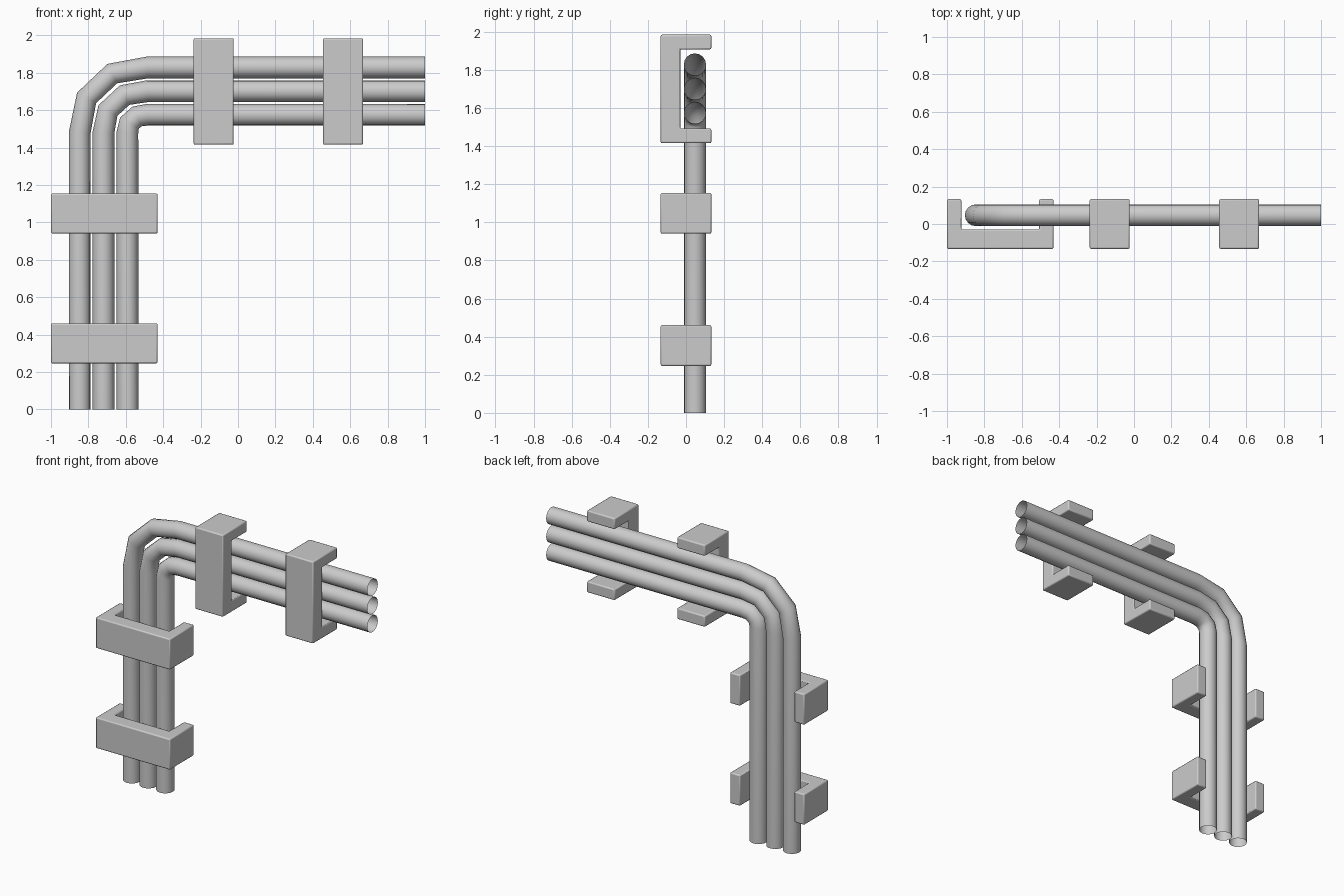
import bpy, bmesh
from mathutils import Vector

if "Cube" in bpy.data.objects:
    bpy.data.objects.remove(bpy.data.objects["Cube"])

PIPE_Y, PIPE_R = 0.047, 0.058
BEND_Z, BEND_X = 1.481, -0.484   # where the bends start and finish


def smooth(ob):
    bpy.ops.object.select_all(action='DESELECT')
    ob.select_set(True)
    bpy.context.view_layer.objects.active = ob
    bpy.ops.object.shade_smooth_by_angle()


def pipe(name, x, z):
    """Open-ended pipe rising at x, with a three-facet bend, leaving at height z."""
    w, h = BEND_X - x, z - BEND_Z
    path = [(x, 0), (x, BEND_Z),
            (x + 0.10 * w, BEND_Z + 0.53 * h), (x + 0.48 * w, BEND_Z + 0.905 * h),
            (BEND_X, z), (1.0, z)]
    pts = [Vector((px, PIPE_Y, pz)) for px, pz in path]
    curve = bpy.data.curves.new(name, 'CURVE')
    curve.dimensions = '3D'
    curve.bevel_depth = PIPE_R
    curve.bevel_resolution = 6
    spline = curve.splines.new('POLY')
    spline.points.add(len(pts) - 1)
    for p, co in zip(spline.points, pts):
        p.co = (*co, 1)
    spline.use_smooth = True
    ob = bpy.data.objects.new(name, curve)
    bpy.context.collection.objects.link(ob)
    bpy.ops.object.select_all(action='DESELECT')
    ob.select_set(True)
    bpy.context.view_layer.objects.active = ob
    bpy.ops.object.convert(target='MESH')
    for f in bpy.context.object.data.polygons:
        f.use_smooth = True


def clamp(name, start, length, lo, hi, upright):
    """C-shaped bracket: profile spans lo..hi across the pipes, extruded along them."""
    t, front, inner, back = 0.077, -0.133, -0.03, 0.133
    profile = [(lo, front), (hi, front), (hi, back), (hi - t, back),
               (hi - t, inner), (lo + t, inner), (lo + t, back), (lo, back)]
    bm = bmesh.new()
    if upright:
        verts = [bm.verts.new((a, y, start)) for a, y in profile]
        move = (0, 0, length)
    else:
        verts = [bm.verts.new((start, y, a)) for a, y in profile]
        move = (length, 0, 0)
    face = bm.faces.new(verts)
    ext = bmesh.ops.extrude_face_region(bm, geom=[face], use_keep_orig=True)
    bmesh.ops.translate(bm, vec=move,
                        verts=[v for v in ext['geom'] if isinstance(v, bmesh.types.BMVert)])
    bmesh.ops.recalc_face_normals(bm, faces=bm.faces[:])
    mesh = bpy.data.meshes.new(name)
    bm.to_mesh(mesh)
    bm.free()
    ob = bpy.data.objects.new(name, mesh)
    bpy.context.collection.objects.link(ob)
    bevel = ob.modifiers.new("edge_bevel", 'BEVEL')
    bevel.width = 0.008
    bevel.segments = 2
    smooth(ob)


# Three nested pipes
for name, x, z in (("outer_pipe", -0.846, 1.828),
                   ("middle_pipe", -0.719, 1.701),
                   ("inner_pipe", -0.591, 1.575)):
    pipe(name, x, z)

# Brackets on the vertical run
for i, z in enumerate((0.246, 0.94)):
    clamp(f"vertical_bracket_{i + 1}", z, 0.214, -1.0, -0.43, True)

# Brackets on the horizontal run
for i, x in enumerate((-0.237, 0.455)):
    clamp(f"horizontal_bracket_{i + 1}", x, 0.214, 1.415, 1.984, False)
